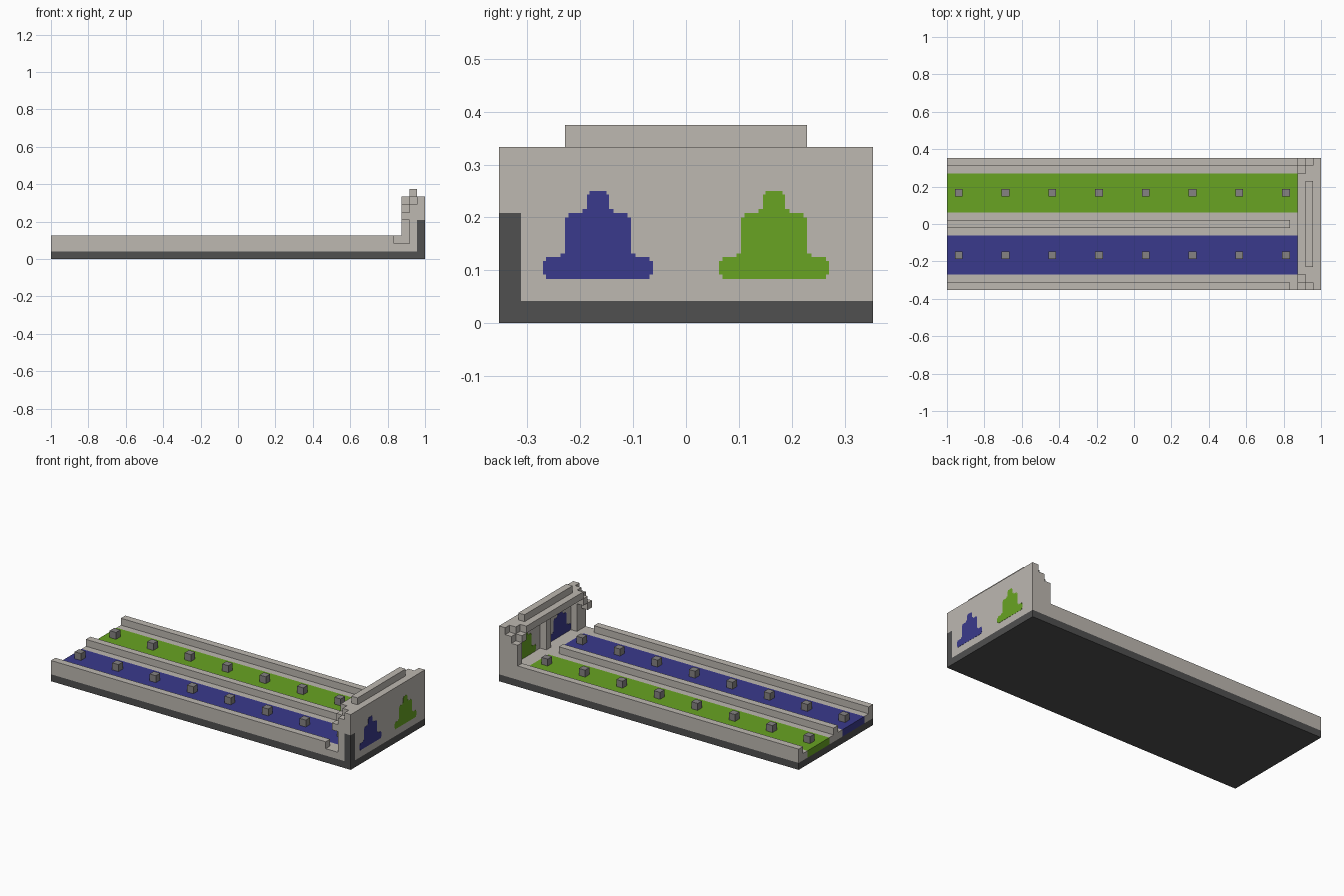
import bpy, bmesh
from mathutils import Vector

cube = bpy.data.objects.get("Cube")
if cube:
    bpy.data.objects.remove(cube, do_unlink=True)

U = 1 / 24      # one block
LENGTH = 48     # blocks along x
EDGE = 8.5      # half the width in blocks


def material(name, rgb):
    m = bpy.data.materials.new(name)
    m.use_nodes = True
    m.diffuse_color = (*rgb, 1)
    m.node_tree.nodes["Principled BSDF"].inputs["Base Color"].default_value = (*rgb, 1)
    return m


STONE = material("pale_stone", (0.51, 0.48, 0.44))
DARK = material("dark_stone", (0.08, 0.08, 0.08))
GREEN = material("green", (0.138, 0.371, 0.016))
BLUE = material("blue", (0.042, 0.042, 0.262))
GREY = material("mid_grey", (0.235, 0.225, 0.225))


def finish(name, bm, mat):
    bmesh.ops.recalc_face_normals(bm, faces=bm.faces)
    mesh = bpy.data.meshes.new(name)
    bm.to_mesh(mesh)
    bm.free()
    mesh.materials.append(mat)
    bpy.context.collection.objects.link(bpy.data.objects.new(name, mesh))


def boxes(name, mat, *spans):
    """Each span is x0, x1, y0, y1, z0, z1 in blocks, x counted from the open end."""
    bm = bmesh.new()
    for x0, x1, y0, y1, z0, z1 in spans:
        low, high = Vector((x0, y0, z0)), Vector((x1, y1, z1))
        mid, size = (low + high) / 2, high - low
        for v in bmesh.ops.create_cube(bm, size=1)["verts"]:
            v.co = (v.co * size + mid) * U
            v.co.x -= 1
    finish(name, bm, mat)


# Base slab and the dark corner post
boxes("base_slab", DARK, (0, LENGTH, -EDGE, EDGE, 0, 1))
boxes("corner_post", DARK, (47, 48, -EDGE, -7.5, 1, 5))

# Floor strips around the two lanes
boxes("floor", STONE, (0, 45, -EDGE, -6.5, 1, 2), (0, 45, -1.5, 1.5, 1, 2),
      (0, 45, 6.5, EDGE, 1, 2), (45, 47, -EDGE, EDGE, 1, 2))

# Rails
boxes("front_rail", STONE, (0, 44, -EDGE, -7.5, 2, 3))
boxes("centre_rail", STONE, (0, 44, -0.5, 0.5, 2, 3))
boxes("back_rail", STONE, (0, 45, 7.5, EDGE, 2, 3))

# End wall with its roof and raised cap
boxes("end_wall", STONE, (47, 48, -7.5, EDGE, 1, 8), (47, 48, -EDGE, -7.5, 5, 8))
boxes("wall_roof", STONE, (45, 47, -6.5, 6.5, 7, 8),
      (46, 47, -7.5, -6.5, 7, 8), (46, 47, 6.5, 7.5, 7, 8))
boxes("roof_cap", STONE, (46, 47, -5.5, 5.5, 8, 9))
boxes("wall_columns", STONE, *[(46, 47, y - 0.5, y + 0.5, 2, 7) for y in (-7, 0, 7)])
boxes("roof_brackets", STONE, *[(45, 46, y - 0.5, y + 0.5, 6, 7) for y in (-7, 7)])

# Stepped side returns, the front one open underneath
boxes("front_return", STONE, (46, 47, -EDGE, -7.5, 2, 7), (45, 46, -EDGE, -7.5, 5, 6))
boxes("back_return", STONE, (46, 47, 7.5, EDGE, 2, 7), (45, 46, 7.5, EDGE, 2, 6))

# Bell outline: half width and top height of each step
BELL = [(0.098, 0.092), (0.104, 0.117), (0.098, 0.125), (0.071, 0.132), (0.0625, 0.2),
        (0.056, 0.208), (0.029, 0.216), (0.021, 0.243), (0.016, 0.25)]


def bell(name, mat, y):
    """Emblem running through the wall, just proud of both of its faces."""
    side, z = [], 2 * U
    for half, top in BELL:
        side += [(half, z), (half, top)]
        z = top
    outline = side + [(-h, z) for h, z in reversed(side)]
    bm = bmesh.new()
    face = bm.faces.new([bm.verts.new((0.957, y + h, z)) for h, z in outline])
    out = bmesh.ops.extrude_face_region(bm, geom=[face])["geom"]
    bmesh.ops.translate(bm, vec=(0.044, 0, 0),
                        verts=[v for v in out if isinstance(v, bmesh.types.BMVert)])
    finish(name, bm, mat)


# Lanes, their row of posts and their emblems
for label, mat, y in (("green", GREEN, 4), ("blue", BLUE, -4)):
    boxes(label + "_lane", mat, (0, 45, y - 2.5, y + 2.5, 1, 2))
    boxes(label + "_lane_posts", GREY,
          *[(x, x + 1, y - 0.5, y + 0.5, 2, 3) for x in range(1, 44, 6)])
    bell(label + "_bell", mat, y * U)
